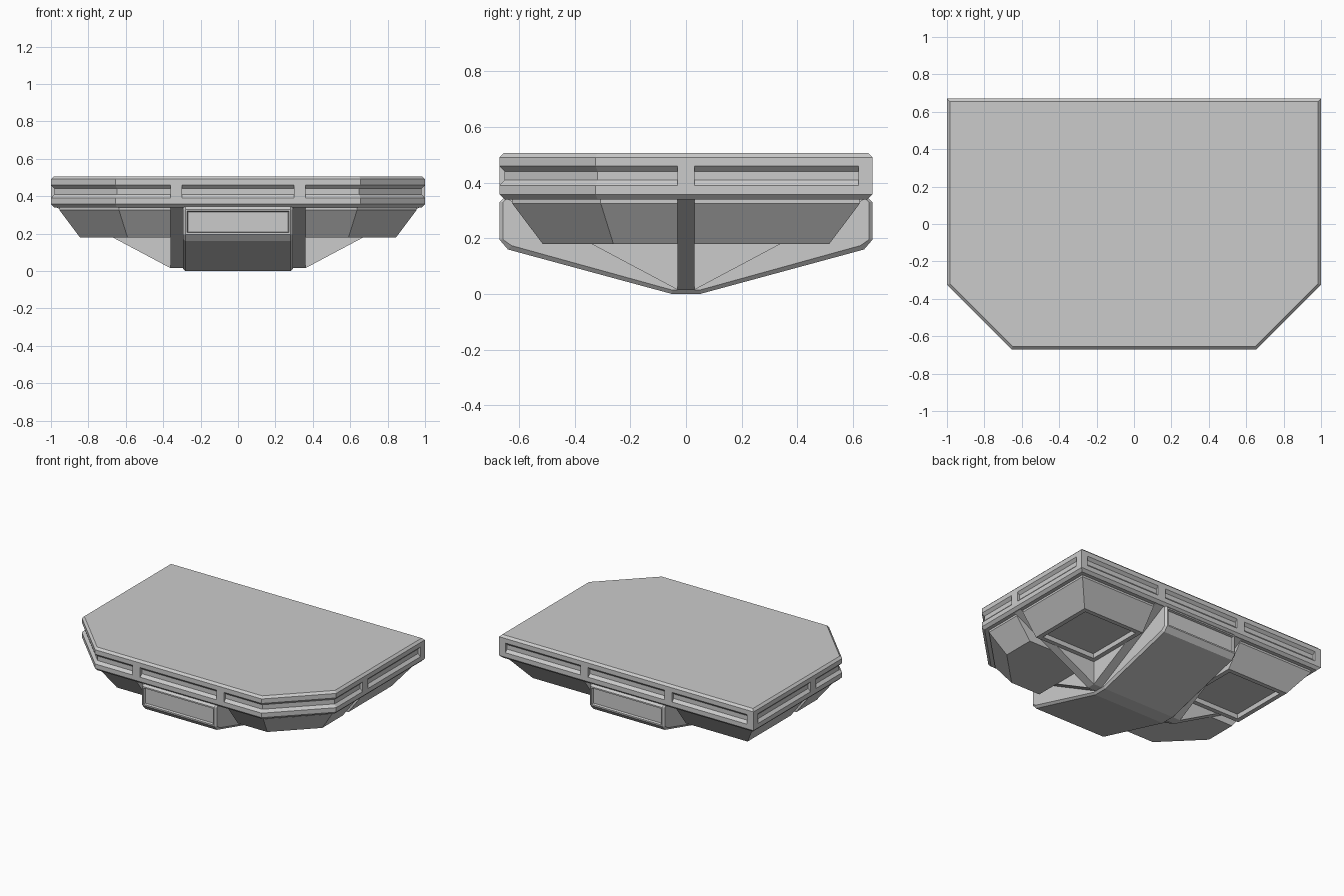
import bpy, bmesh

if "Cube" in bpy.data.objects:
    bpy.data.objects.remove(bpy.data.objects["Cube"])


def finish(bm, name):
    bmesh.ops.recalc_face_normals(bm, faces=bm.faces)
    me = bpy.data.meshes.new(name)
    bm.to_mesh(me)
    bm.free()
    ob = bpy.data.objects.new(name, me)
    bpy.context.collection.objects.link(ob)
    return ob


def loft(rings):
    """Solid through equal-length rings of points, capped at both ends."""
    bm = bmesh.new()
    loops = [[bm.verts.new(p) for p in r] for r in rings]
    n = len(loops[0])
    for a, b in zip(loops, loops[1:]):
        for i in range(n):
            j = (i + 1) % n
            bm.faces.new((a[i], a[j], b[j], b[i]))
    bm.faces.new(loops[0])
    bm.faces.new(loops[-1])
    bmesh.ops.recalc_face_normals(bm, faces=bm.faces)
    return bm


def recess(bm, test, margin, depth):
    """Sink a framed panel into every face that passes the test."""
    faces = [f for f in bm.faces if test(f)]
    bmesh.ops.inset_individual(bm, faces=faces, thickness=margin, depth=0)
    bmesh.ops.inset_individual(bm, faces=faces, thickness=0.006, depth=-depth)


def box(name, x0, x1, y0, y1, z0, z1):
    ring = [(x0, y0), (x1, y0), (x1, y1), (x0, y1)]
    finish(loft([[(x, y, z) for x, y in ring] for z in (z0, z1)]), name)


W, D = 1.0, 0.67        # half width and half depth of the deck
CX, CY = 0.655, -0.325  # where the front corner cuts start


def outline(d, z):
    t = d * 0.414
    half = [(CX - t, -D + d), (W - d, CY + t), (W - d, D - d)]
    return [(x, y, z) for x, y in half] + [(-x, y, z) for x, y in reversed(half)]


# Deck slab with a groove running round its edge
deck = [(.018, .34), (0, .358), (0, .39), (.018, .409),
        (.018, .441), (0, .459), (0, .491), (.015, .506)]
finish(loft([outline(d, z) for d, z in deck]), "deck_slab")

# Posts dividing the edge groove into panels
for s in (-1, 1):
    x0, x1 = sorted((s * .30, s * .36))
    box("front_post", x0, x1, -D, -D + .05, .39, .459)
    box("back_post", x0, x1, D - .05, D, .39, .459)
    x0, x1 = sorted((s * (W - .05), s * W))
    box("side_post", x0, x1, -.03, .03, .39, .459)
    box("back_corner_post", x0, x1, D - .05, D, .39, .459)


# Four tapered pods under the deck
def front_pod(d, z, s):
    t = d * 0.414
    pts = [(.36, -.03), (.36, -D + d), (CX - t, -D + d), (W - d, CY + t), (W - d, -.03)]
    return [(s * x, y, z) for x, y in pts]


def back_pod(d, z, s):
    pts = [(.36, .03), (W - d, .03), (W - d, D - d), (.36, D - d)]
    return [(s * x, y, z) for x, y in pts]


levels = [(.045, .345), (.045, .326), (.155, .18)]
for s in (-1, 1):
    finish(loft([front_pod(d, z, s) for d, z in levels]), "front_pod")
    bm = loft([back_pod(d, z, s) for d, z in levels])
    recess(bm, lambda f: f.normal.z < -.99, .045, .03)
    finish(bm, "back_pod")

# Sloping ribs between the pods, deepest at the centre
rib = [(-.65, .345), (-.03, .015), (.03, .015), (.65, .345)]
for s in (-1, 1):
    finish(loft([[(s * x, y, z) for y, z in rib] for x in (.27, .36)]), "long_rib")
rib = [(-.98, .345), (-.36, .015), (.36, .015), (.98, .345)]
finish(loft([[(x, y, z) for x, z in rib] for y in (-.03, .03)]), "cross_rib")

# Central keel with chamfered edges and a sunk panel at each end
half = [(.05, 0), (.64, .16), (.67, .195), (.67, .33), (.655, .345)]
keel = half + [(-y, z) for y, z in reversed(half)]
inner = [(y * .98, z + (.014 if z < .18 else 0)) for y, z in keel]
bm = loft([[(x, y, z) for y, z in prof]
           for x, prof in ((-.295, inner), (-.282, keel), (.282, keel), (.295, inner))])
recess(bm, lambda f: abs(f.normal.y) > .99, .014, .015)
finish(bm, "keel")
